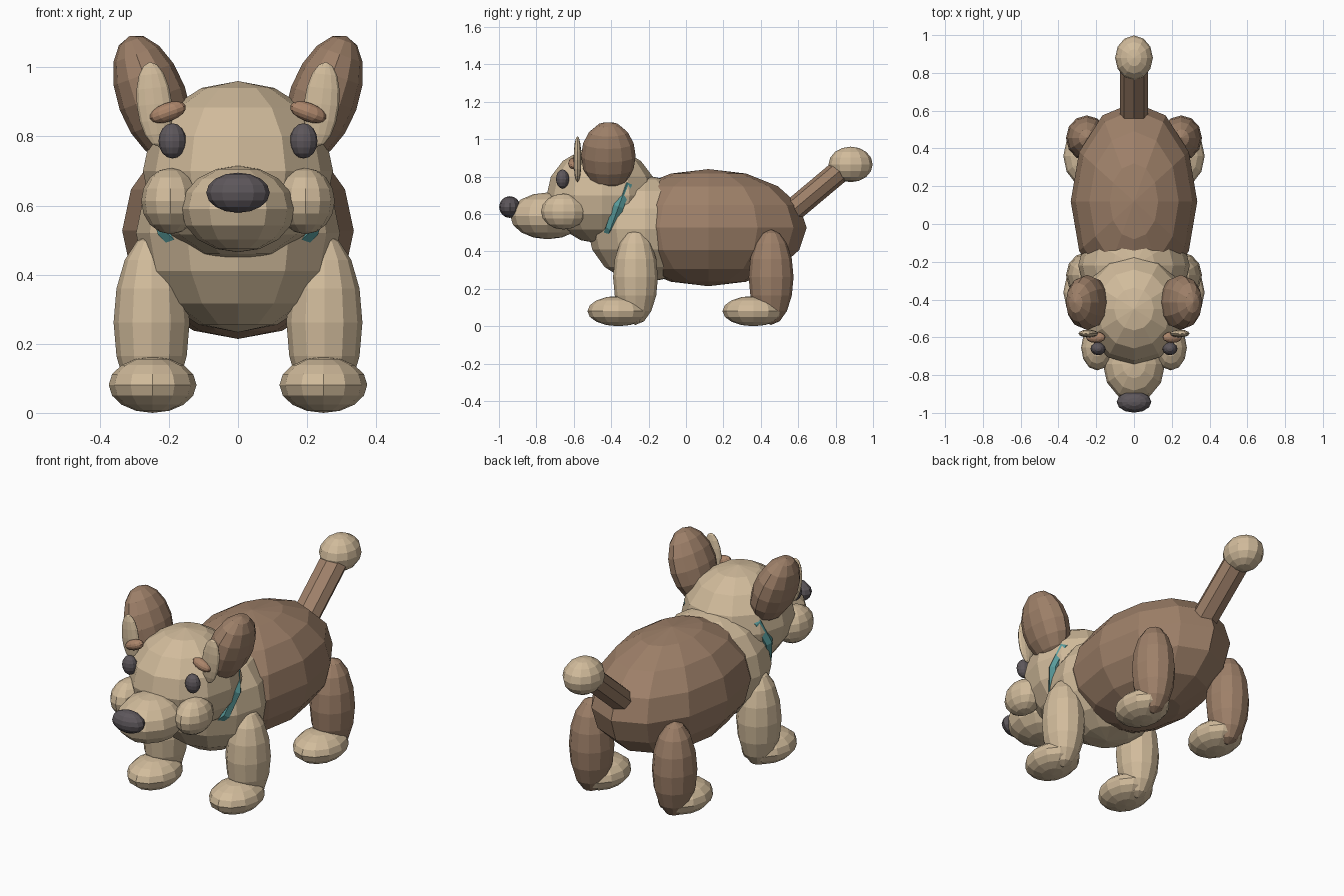
import bpy
from math import radians
from mathutils import Vector

cube = bpy.data.objects.get("Cube")
if cube:
    bpy.data.objects.remove(cube, do_unlink=True)


def material(name, rgb):
    mat = bpy.data.materials.new(name)
    mat.use_nodes = True
    color = (*rgb, 1.0)
    mat.diffuse_color = color
    bsdf = next(n for n in mat.node_tree.nodes if n.type == "BSDF_PRINCIPLED")
    bsdf.inputs["Base Color"].default_value = color
    bsdf.inputs["Roughness"].default_value = 0.8
    return mat


tan = material("tan_fur", (0.64, 0.50, 0.33))
brown = material("brown_fur", (0.34, 0.215, 0.14))
rust = material("brow_brown", (0.41, 0.235, 0.145))
dark = material("dark_grey", (0.11, 0.095, 0.105))
teal = material("teal_collar", (0.10, 0.33, 0.33))


def finish(name, mat):
    obj = bpy.context.object
    obj.name = obj.data.name = name
    obj.data.materials.append(mat)
    return obj


def ball(name, mat, center, radii, tilt=0, segments=12, rings=8):
    """Faceted ellipsoid, tilted about the front-to-back axis."""
    bpy.ops.mesh.primitive_uv_sphere_add(
        segments=segments, ring_count=rings, radius=1,
        location=center, rotation=(0, radians(tilt), 0))
    bpy.context.object.scale = radii
    return finish(name, mat)


def pair(name, mat, center, radii, tilt=0):
    """The same ellipsoid on the left (+x) and the right (-x)."""
    x, y, z = center
    ball("left_" + name, mat, (x, y, z), radii, tilt)
    ball("right_" + name, mat, (-x, y, z), radii, -tilt)


# Trunk and head
ball("body", brown, (0, 0.12, 0.527), (0.335, 0.525, 0.313))
ball("chest", tan, (0, -0.22, 0.52), (0.295, 0.305, 0.287))
ball("head", tan, (0, -0.45, 0.70), (0.275, 0.295, 0.26))

# Face
ball("muzzle", tan, (0, -0.74, 0.59), (0.165, 0.2, 0.125))
ball("nose", dark, (0, -0.942, 0.637), (0.092, 0.057, 0.058))
pair("cheek", tan, (0.195, -0.655, 0.613), (0.085, 0.12, 0.096))
pair("eye", dark, (0.19, -0.66, 0.787), (0.04, 0.035, 0.051))
pair("eyebrow", rust, (0.203, -0.6, 0.87), (0.055, 0.03, 0.027), 20)

# Ears lean outward
pair("ear", brown, (0.248, -0.415, 0.91), (0.1, 0.146, 0.192), 20)
pair("inner_ear", tan, (0.242, -0.58, 0.893), (0.051, 0.021, 0.123), 6)

# Collar, tipped back over the neck
bpy.ops.mesh.primitive_torus_add(
    major_radius=0.235, minor_radius=0.032, major_segments=12,
    minor_segments=6, location=(0, -0.36, 0.64), rotation=(radians(70), 0, 0))
finish("collar", teal)

# Legs and paws
for end, leg_y, paw_y in (("front", -0.27, -0.362), ("back", 0.455, 0.36)):
    pair(end + "_leg", brown if end == "back" else tan,
         (0.25, leg_y, 0.262), (0.11, 0.12, 0.255))
    pair(end + "_paw", tan, (0.247, paw_y, 0.081), (0.127, 0.165, 0.081))

# Tail rod and its tip
start, stop = Vector((0, 0.56, 0.61)), Vector((0, 0.86, 0.862))
bpy.ops.mesh.primitive_cylinder_add(
    vertices=8, radius=1, depth=(stop - start).length,
    location=(start + stop) / 2)
tail = finish("tail", brown)
tail.rotation_euler = (stop - start).to_track_quat("Z", "X").to_euler()
tail.rotation_euler = (-radians(50), 0, 0)
tail.scale = (0.075, 0.062, 1)
ball("tail_tip", tan, (0, 0.88, 0.865), (0.1, 0.118, 0.095))
